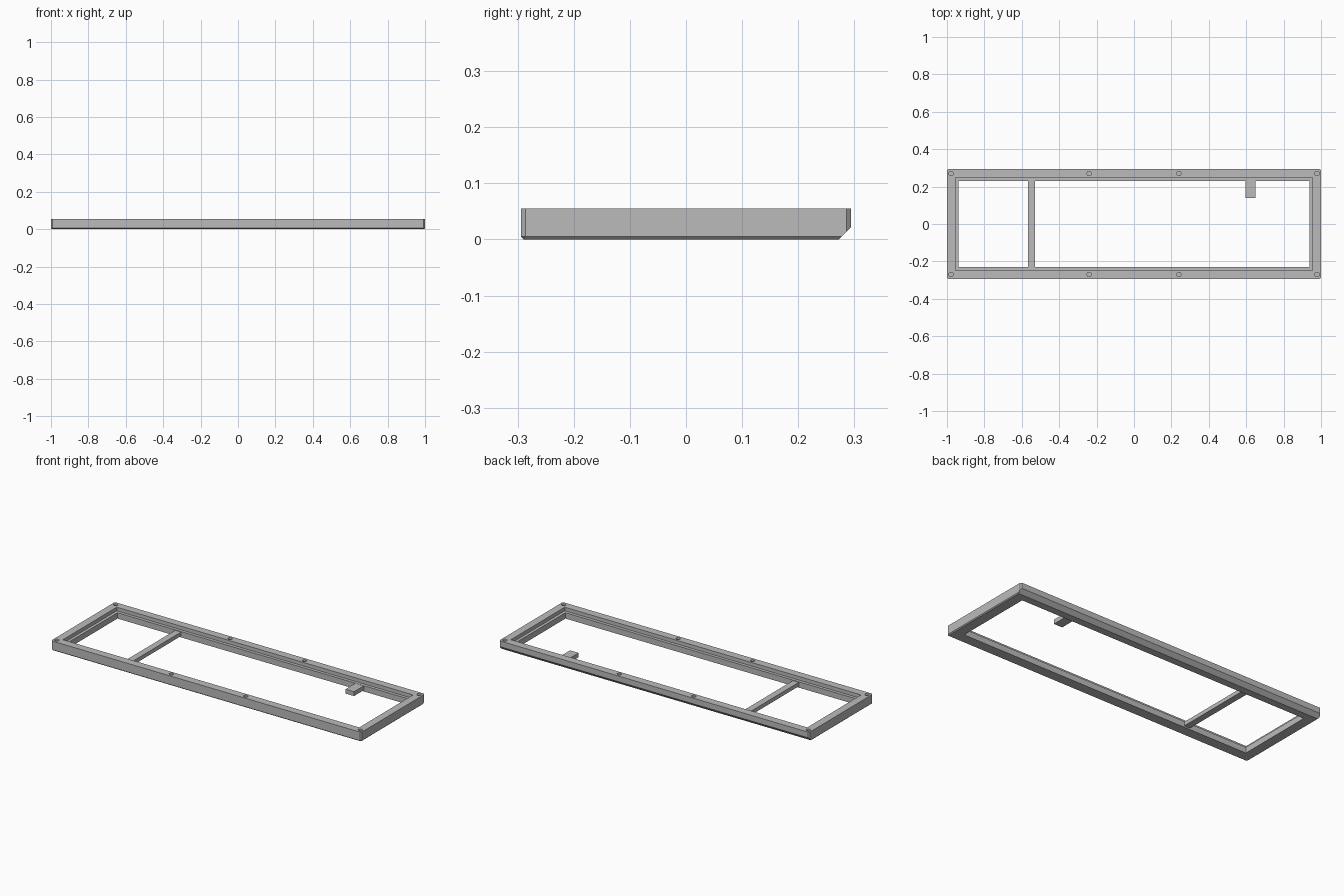
import bpy, bmesh
from mathutils import Matrix, Vector

default = bpy.data.objects.get("Cube")
if default:
    bpy.data.objects.remove(default, do_unlink=True)

grey = bpy.data.materials.new("plain grey")
grey.use_nodes = True
grey.diffuse_color = (0.5, 0.5, 0.5, 1)
grey.node_tree.nodes["Principled BSDF"].inputs["Base Color"].default_value = grey.diffuse_color

LENGTH, DEPTH, HEIGHT = 2.0, 0.588, 0.055
LEDGE = 0.034


def finish(name, bm):
    bmesh.ops.recalc_face_normals(bm, faces=bm.faces)
    mesh = bpy.data.meshes.new(name)
    bm.to_mesh(mesh)
    bm.free()
    mesh.materials.append(grey)
    obj = bpy.data.objects.new(name, mesh)
    bpy.context.collection.objects.link(obj)
    return obj


def box_mesh(low, high):
    low, high = Vector(low), Vector(high)
    bm = bmesh.new()
    bmesh.ops.create_cube(bm, size=1)
    bmesh.ops.scale(bm, vec=high - low, verts=bm.verts)
    bmesh.ops.translate(bm, vec=(low + high) / 2, verts=bm.verts)
    return bm


def bevel(bm, edges, width):
    bmesh.ops.bevel(bm, geom=edges, offset=width, offset_type='OFFSET',
                    segments=1, profile=0.5, affect='EDGES')


def cut(target, cutter):
    cutter.hide_render = True
    mod = target.modifiers.new("cut", 'BOOLEAN')
    mod.operation = 'DIFFERENCE'
    mod.solver = 'EXACT'
    mod.object = cutter
    bpy.context.view_layer.objects.active = target
    bpy.ops.object.modifier_apply(modifier=mod.name)
    bpy.data.objects.remove(cutter, do_unlink=True)


# Outer frame block: chamfered corners and lower rim
bm = box_mesh((-LENGTH / 2, -DEPTH / 2, 0), (LENGTH / 2, DEPTH / 2, HEIGHT))
bevel(bm, [e for e in bm.edges if abs(e.verts[0].co.z - e.verts[1].co.z) > 0.01], 0.008)
bevel(bm, [e for e in bm.edges if all(v.co.z < 0.001 for v in e.verts)], 0.005)

# Larger chamfer along the back lower edge
result = bmesh.ops.bisect_plane(bm, geom=bm.verts[:] + bm.edges[:] + bm.faces[:],
                                plane_co=(0, DEPTH / 2, 0.022), plane_no=(0, 1, -1),
                                clear_outer=True)
bmesh.ops.holes_fill(bm, edges=[g for g in result["geom_cut"]
                                if isinstance(g, bmesh.types.BMEdge)])
frame = finish("frame", bm)

# Stepped opening: wide recess above, narrower opening below the ledge
for name, x, y, bottom in (("recess_cutter", 0.955, 0.248, LEDGE),
                           ("opening_cutter", 0.938, 0.23, -0.1)):
    cut(frame, finish(name, box_mesh((-x, -y, bottom), (x, y, 0.1))))

# Blind screw holes along the front and back rails
bm = bmesh.new()
for x in (-0.978, -0.24, 0.24, 0.978):
    for y in (-0.27, 0.27):
        bmesh.ops.create_cone(bm, cap_ends=True, segments=24, radius1=0.012,
                              radius2=0.012, depth=0.06,
                              matrix=Matrix.Translation((x, y, HEIGHT)))
cut(frame, finish("hole_cutter", bm))

# Cross bar and small tab, with ends sunk into the rails
finish("cross_bar", box_mesh((-0.566, -0.235, 0.008), (-0.528, 0.235, 0.031)))
finish("tab", box_mesh((0.595, 0.139, 0.008), (0.65, 0.235, 0.033)))
